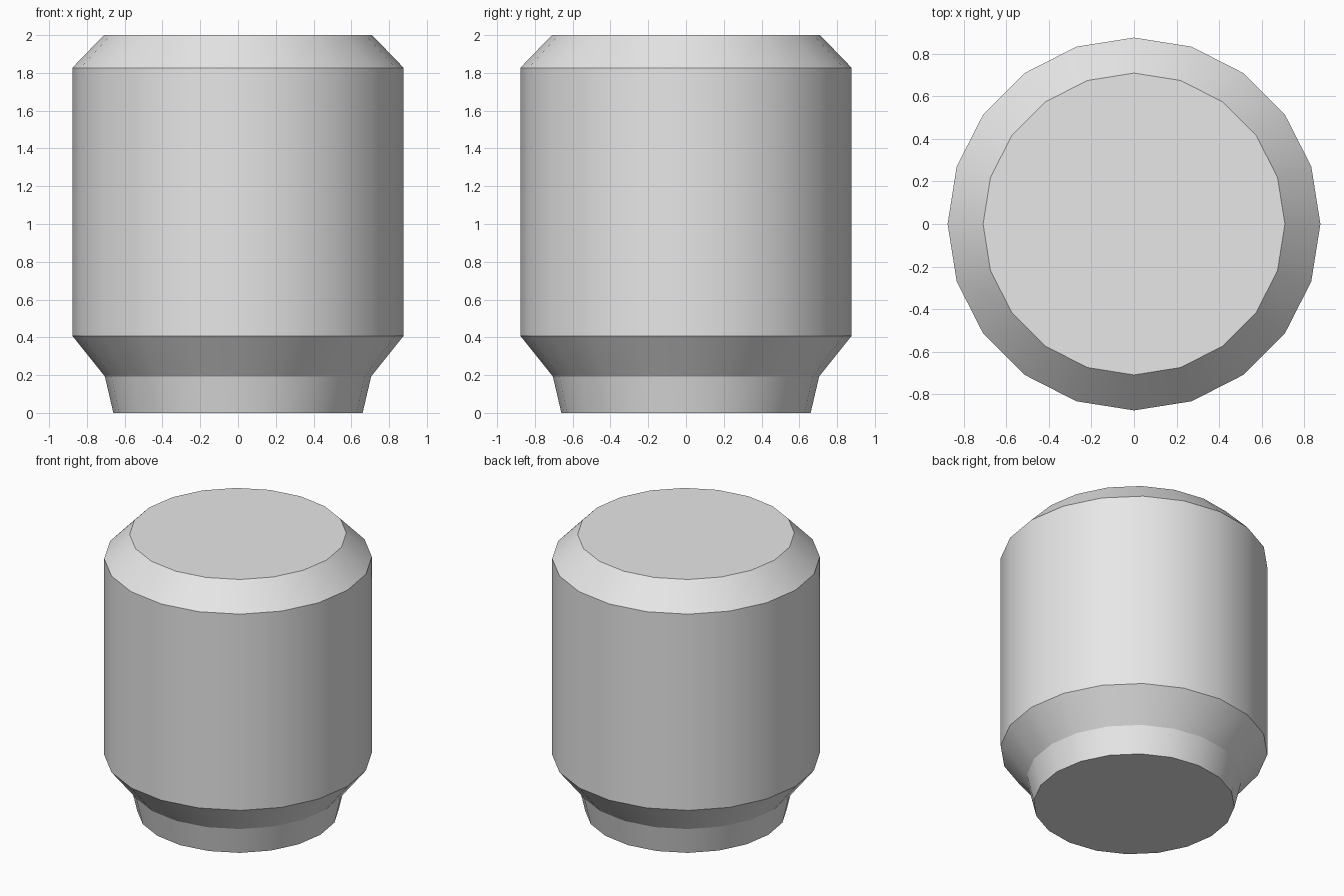
import bpy
import bmesh
from math import cos, sin, tau, radians

cube = bpy.data.objects.get("Cube")
if cube:
    bpy.data.objects.remove(cube, do_unlink=True)

SIDES = 20
# Radius and height of each ring, from foot to lid
PROFILE = [(0.66, 0.0), (0.705, 0.193), (0.877, 0.408), (0.877, 1.827), (0.71, 2.0)]


def flat_material(name, colour):
    mat = bpy.data.materials.new(name)
    mat.use_nodes = True
    mat.diffuse_color = colour
    mat.node_tree.nodes["Principled BSDF"].inputs["Base Color"].default_value = colour
    return mat


def turned_solid(name, profile, mat):
    """Closed solid of revolution with flat end caps."""
    bm = bmesh.new()
    rings = [[bm.verts.new((r * cos(tau * i / SIDES), r * sin(tau * i / SIDES), z))
              for i in range(SIDES)] for r, z in profile]
    for low, high in zip(rings, rings[1:]):
        for i in range(SIDES):
            j = (i + 1) % SIDES
            bm.faces.new((low[i], low[j], high[j], high[i]))
    bm.faces.new(rings[0][::-1])
    bm.faces.new(rings[-1])
    mesh = bpy.data.meshes.new(name)
    bm.to_mesh(mesh)
    bm.free()
    mesh.materials.append(mat)
    obj = bpy.data.objects.new(name, mesh)
    bpy.context.collection.objects.link(obj)
    return obj


# Jar body: tapered foot, flared shoulder, straight wall and chamfered top
jar = turned_solid("jar_body", PROFILE, flat_material("light grey", (0.8, 0.8, 0.8, 1.0)))

# Smooth around the wall, sharp at each ring
bpy.ops.object.select_all(action="DESELECT")
jar.select_set(True)
bpy.context.view_layer.objects.active = jar
bpy.ops.object.shade_smooth_by_angle(angle=radians(22))
